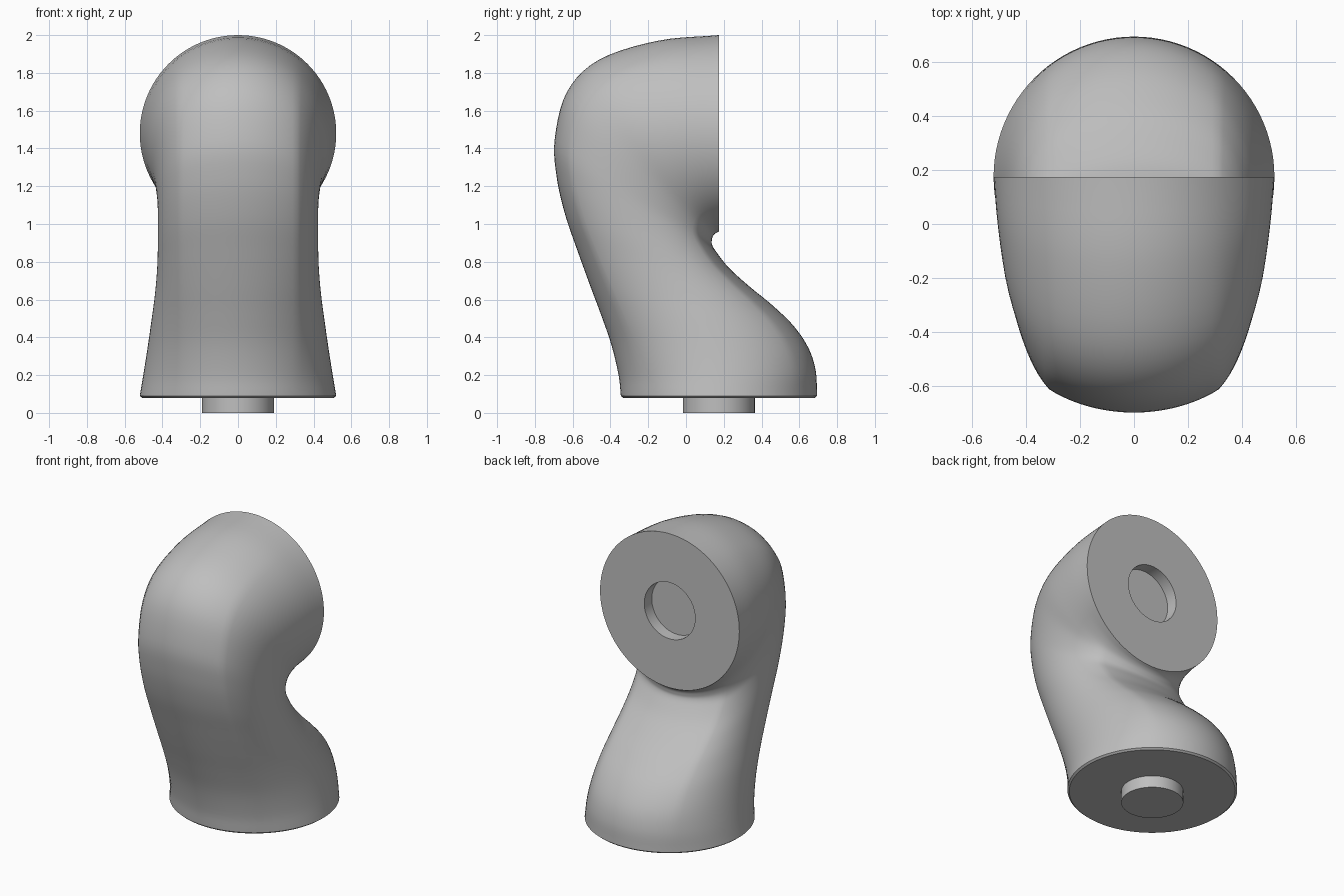
import bpy, bmesh, math
from mathutils import Vector

cube = bpy.data.objects.get("Cube")
if cube:
    bpy.data.objects.remove(cube)

SEG, STEPS = 96, 5
R, PIN_R, DEPTH, AXIS_Y = 0.52, 0.19, 0.08, 0.174

grey = bpy.data.materials.new("plain_grey")
grey.use_nodes = True
grey.diffuse_color = (0.52, 0.52, 0.52, 1)
grey.node_tree.nodes["Principled BSDF"].inputs["Base Color"].default_value = grey.diffuse_color

# Loft stations: front profile y, z; back profile y, z; half width
stations = [
    (-0.345, 0.09, 0.694, 0.09, 0.52),
    (-0.357, 0.20, 0.687, 0.22, 0.50),
    (-0.395, 0.36, 0.650, 0.34, 0.478),
    (-0.450, 0.52, 0.570, 0.46, 0.458),
    (-0.510, 0.68, 0.457, 0.57, 0.44),
    (-0.575, 0.86, 0.335, 0.67, 0.428),
    (-0.640, 1.05, 0.230, 0.765, 0.424),
    (-0.685, 1.25, 0.162, 0.85, 0.424),
    (-0.695, 1.45, 0.138, 0.89, 0.43),
    (-0.630, 1.70, 0.137, 0.915, 0.45),
    (-0.460, 1.87, 0.142, 0.935, 0.48),
    (-0.150, 1.97, 0.155, 0.95, 0.505),
    (AXIS_Y, 2.00, AXIS_Y, 0.96, 0.52),
]


def smooth_path(points):
    """Catmull-Rom interpolation through all stations."""
    pts = [Vector(p) for p in points]
    pts = [2 * pts[0] - pts[1]] + pts + [2 * pts[-1] - pts[-2]]
    out = []
    for a, b, c, d in zip(pts, pts[1:], pts[2:], pts[3:]):
        for i in range(STEPS):
            t = i / STEPS
            out.append(b + (c - a) * t / 2 + (2 * a - 5 * b + 4 * c - d) * t * t / 2
                       + (3 * b - a - 3 * c + d) * t ** 3 / 2)
    return out + [pts[-2]]


def section(station):
    """Round front and back bands of fixed width, sides squeezed to the half width."""
    fy, fz, by, bz, half = station
    front, back = Vector((0, fy, fz)), Vector((0, by, bz))
    mid, reach = (front + back) / 2, (front - back) / 2
    band = 0.6 * R
    ring = []
    for i in range(SEG):
        a = math.tau * i / SEG
        s = abs(math.sin(a))
        x = R * s if s < 0.6 else band + (half - band) * (s - 0.6) / 0.4
        ring.append(mid + reach * math.cos(a) + Vector((math.copysign(x, math.sin(a)), 0, 0)))
    return ring


def disc(centre, radius, direction):
    return [centre + Vector((math.sin(a), 0, 0)) * radius + direction * radius * math.cos(a)
            for a in (math.tau * i / SEG for i in range(SEG))]


def build(name, rings):
    """Bridge the rings into a closed skin with capped ends."""
    bm = bmesh.new()
    loops = [[bm.verts.new(p) for p in ring] for ring in rings]
    for lo, hi in zip(loops, loops[1:]):
        for i in range(SEG):
            j = (i + 1) % SEG
            bm.faces.new((lo[i], lo[j], hi[j], hi[i]))
    bm.faces.new(loops[0])
    bm.faces.new(loops[-1])
    bmesh.ops.recalc_face_normals(bm, faces=bm.faces)
    mesh = bpy.data.meshes.new(name)
    bm.to_mesh(mesh)
    bm.free()
    mesh.materials.append(grey)
    obj = bpy.data.objects.new(name, mesh)
    bpy.context.collection.objects.link(obj)
    bpy.ops.object.select_all(action='DESELECT')
    obj.select_set(True)
    bpy.context.view_layer.objects.active = obj
    bpy.ops.object.shade_smooth_by_angle(angle=math.radians(35))
    return obj


forward, up = Vector((0, -1, 0)), Vector((0, 0, 1))
base = Vector((0, AXIS_Y, 0.08))
face = Vector((0, AXIS_Y, 1.48))

# Curved arm with a chamfered base rim and a round socket in the upper face
rings = [disc(base, R - 0.012, forward)]
rings += [section(s) for s in smooth_path(stations)]
rings += [disc(face, PIN_R, up), disc(face + forward * DEPTH, PIN_R, up)]
build("arm_link", rings)

# Mounting pin under the base
build("base_pin", [disc(Vector((0, AXIS_Y, z)), PIN_R, forward) for z in (0, 0.09)])
